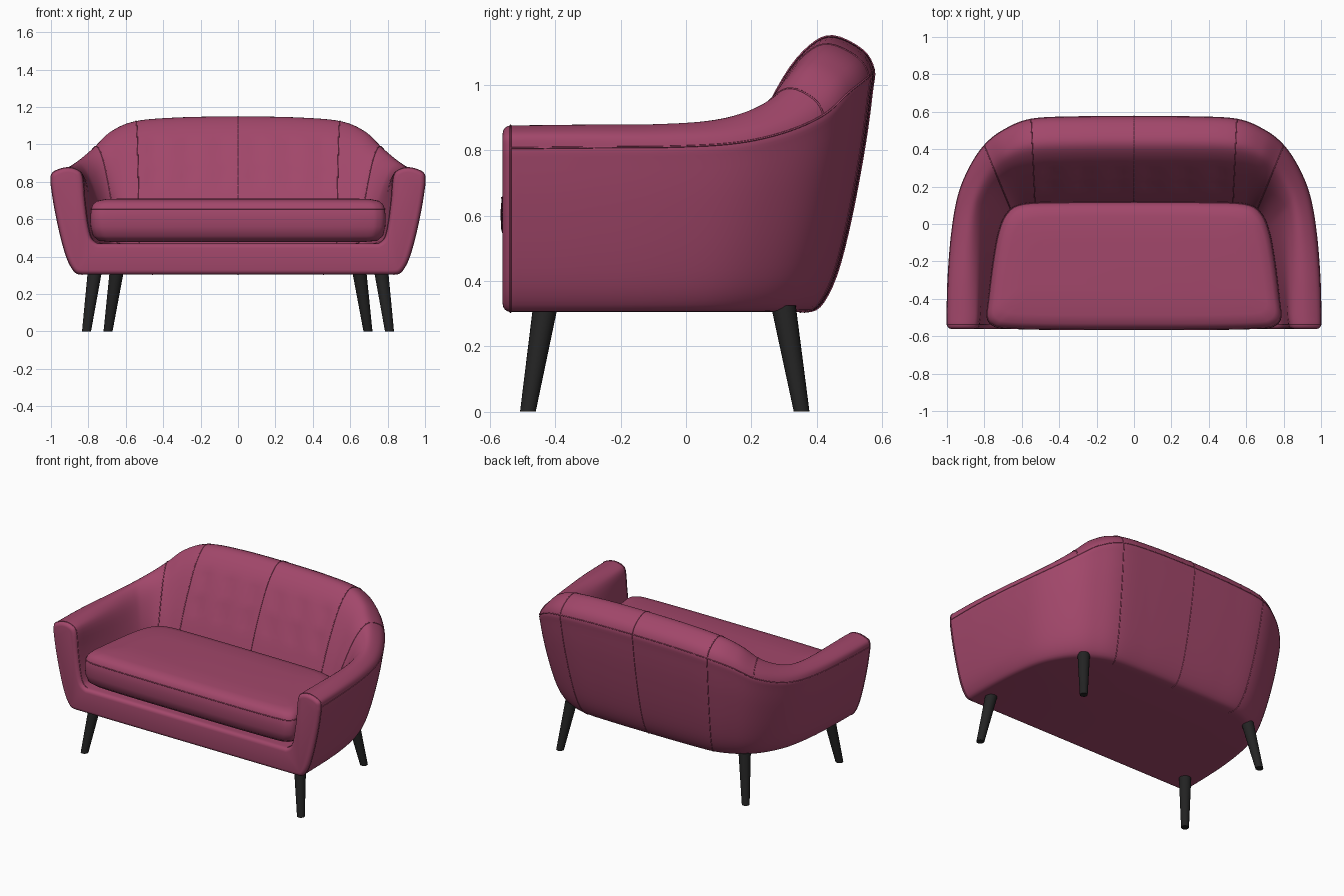
import bpy, bmesh, math
from mathutils import Vector, Matrix

cube = bpy.data.objects.get("Cube")
if cube:
    bpy.data.objects.remove(cube)


def material(name, rgb, rough):
    m = bpy.data.materials.new(name)
    m.use_nodes = True
    m.diffuse_color = (*rgb, 1)
    node = m.node_tree.nodes["Principled BSDF"]
    node.inputs["Base Color"].default_value = (*rgb, 1)
    node.inputs["Roughness"].default_value = rough
    return m


FABRIC = material("berry fabric", (0.36, 0.063, 0.145), 0.8)
BLACK = material("black wood", (0.017, 0.017, 0.017), 0.5)


def smooth_path(points, sub):
    """Catmull-Rom through points of any dimension."""
    pts = [Vector(p) for p in points]
    out = []
    for i in range(len(pts) - 1):
        a, b, c, d = pts[max(i - 1, 0)], pts[i], pts[i + 1], pts[min(i + 2, len(pts) - 1)]
        for s in range(sub):
            t = s / sub
            out.append(b + (c - a) * (t / 2) + (a * 2 - b * 5 + c * 4 - d) * (t * t / 2)
                       + (b * 3 - a - c * 3 + d) * (t ** 3 / 2))
    return out + [pts[-1]]


def finish(name, bm, mat, angle=50):
    bmesh.ops.recalc_face_normals(bm, faces=bm.faces[:])
    mesh = bpy.data.meshes.new(name)
    bm.to_mesh(mesh)
    bm.free()
    mesh.materials.append(mat)
    ob = bpy.data.objects.new(name, mesh)
    bpy.context.collection.objects.link(ob)
    bpy.ops.object.select_all(action='DESELECT')
    ob.select_set(True)
    bpy.context.view_layer.objects.active = ob
    bpy.ops.object.shade_smooth_by_angle(angle=math.radians(angle))
    return ob


def skin(bm, rings, closed=False):
    """Join successive rows of points with quads."""
    rows = [[bm.verts.new(p) for p in ring] for ring in rings]
    for r0, r1 in zip(rows, rows[1:]):
        n = len(r0)
        for k in range(n if closed else n - 1):
            bm.faces.new((r0[k], r0[(k + 1) % n], r1[(k + 1) % n], r1[k]))
    return rows


# Shell: half plan from centre back to arm front
# each station: outer x, y, inner x, y, crest height
FRONT, BOTTOM, DECK = -0.537, 0.305, 0.47
stations = [(0, .575, 0, .13, 1.15), (.3, .573, .3, .13, 1.145),
            (.55, .56, .53, .125, 1.125), (.70, .50, .62, .115, 1.07),
            (.80, .42, .66, .08, .99), (.88, .30, .69, .03, .93),
            (.94, .15, .715, -.05, .893), (.975, -.05, .74, -.17, .88),
            (.995, -.30, .77, -.36, .878), (1, FRONT, .80, FRONT, .875)]
# outer wall: flare and height fractions; inner wall: width and height fractions
outer_wall = [(-.3, 0), (0, .02), (.3, .13), (.57, .33), (.83, .6), (.97, .8), (1, .88)]
back_inner = [(.92, .95), (.72, 1), (.56, .965), (.38, .85), (.16, .62), (0, .4), (-.08, .26), (-.2, .2)]
arm_inner = [(.95, .955), (.62, 1), (.32, .985), (.16, .92), (.1, .7), (.02, .48), (-.08, .34), (-.25, .29)]
SUB, PSUB = 8, 4


def section(st):
    ox, oy, ix, iy, top = st
    h = top - BOTTOM
    lean = max(0, min(1, (oy + .2) / .77))
    arm = max(0, min(1, (.2 - oy) / .7))
    o, i = Vector((ox, oy)), Vector((ix, iy))
    b = Vector((ox * .87, oy - .165 * lean))
    pts = [(*b.lerp(o, f), BOTTOM + g * h) for f, g in outer_wall]
    for p, q in zip(back_inner, arm_inner):
        u, g = Vector(p).lerp(Vector(q), arm)
        pts.append((*(i + (o - i) * u), BOTTOM + g * h))
    pts[-1] = (pts[-1][0], pts[-1][1], DECK)
    pts = smooth_path(pts, PSUB)
    spine = iy - .25 * (iy - FRONT) / .667
    return [Vector((0, spine, BOTTOM))] + pts + [Vector((0, spine, DECK))]


grid = [section(st) for st in smooth_path(stations, SUB)]

# Soft button tufts on the inside of the back
crest = 1 + 8 * PSUB
for row in grid:
    for p in row[crest:-1]:
        for bx in (.09, .27, .45):
            for bz in (.83, .98):
                d2 = (p.x - bx) ** 2 + (p.z - bz) ** 2
                if p.x < .56 and p.z > .72:
                    p.y += .012 * math.exp(-d2 / .0016)

# Rounded front edge of the arms and rail
front, rings, R = grid[-1], list(grid), .024
for step in range(1, 5):
    a = step * math.pi / 8
    ring = []
    for k, p in enumerate(front):
        t = front[min(k + 1, len(front) - 1)] - front[max(k - 1, 0)]
        n = Vector((t.z, 0, -t.x)).normalized()
        q = p - n * R * (1 - math.cos(a))
        q.y = FRONT - R * math.sin(a)
        if k in (0, len(front) - 1):
            q.x = 0
        ring.append(q)
    rings.append(ring)

bm = bmesh.new()
rows = skin(bm, rings)
bm.faces.new(rows[-1])
bmesh.ops.mirror(bm, geom=bm.verts[:] + bm.edges[:] + bm.faces[:],
                 matrix=Matrix.Identity(4), merge_dist=.0005, axis='X')
bmesh.ops.remove_doubles(bm, verts=bm.verts[:], dist=.0003)
finish("sofa_shell", bm, FABRIC)


# Sewn seams sunk into the fabric
def seam(name, pts, sides=(1, -1)):
    cu = bpy.data.curves.new(name, 'CURVE')
    cu.dimensions = '3D'
    cu.bevel_depth = .003
    cu.bevel_resolution = 1
    for s in sides:
        sp = cu.splines.new('POLY')
        sp.points.add(len(pts) - 1)
        for q, p in zip(sp.points, pts):
            q.co = (p[0] * s, p[1], p[2], 1)
    cu.materials.append(FABRIC)
    bpy.context.collection.objects.link(bpy.data.objects.new(name, cu))


rim = 1 + 6 * PSUB
seam("centre_seam", grid[0][1:-1], (1,))
seam("back_panel_seam", grid[2 * SUB][1:-1])
seam("corner_seam", grid[4 * SUB][rim:-1])
seam("rim_seam", [row[rim] for row in grid])
seam("front_border_seam", front[1:-1])

# Seat cushion: plan outline lofted through softened layers
half = smooth_path([(0, -.568), (.4, -.567), (.68, -.56), (.755, -.545), (.788, -.5), (.78, -.4),
                    (.755, -.2), (.725, -.04), (.68, .06), (.6, .108), (.4, .118), (0, .12)], 5)
outline = [tuple(p) for p in half] + [(-p.x, p.y) for p in half[-2:0:-1]]
layers = [(.12, .478), (.045, .485), (.015, .51), (.002, .56), (0, .61), (.004, .655),
          (.014, .68), (.035, .698), (.08, .707), (.2, .712)]
MID = -.224


def cushion_ring(inset, z):
    sx, sy = 1 - inset / .79, 1 - inset / .344
    return [Vector((x * sx, MID + (y - MID) * sy, z)) for x, y in outline]


bm = bmesh.new()
rows = skin(bm, [cushion_ring(*l) for l in layers], closed=True)
bm.faces.new(rows[0])
bm.faces.new(rows[-1])
finish("seat_cushion", bm, FABRIC)
piping = cushion_ring(.004, .655)
seam("cushion_piping", piping[:len(half)])


# Splayed tapered legs
def leg(name, foot, top):
    bm = bmesh.new()
    bmesh.ops.create_cone(bm, cap_ends=True, segments=20, radius1=.024, radius2=.038, depth=1)
    for v in bm.verts:
        t = v.co.z + .5
        v.co = Vector((v.co.x, v.co.y, 0)) + Vector(foot).lerp(Vector(top), t)
    finish(name, bm, BLACK, 40)


for side, s in (("left", 1), ("right", -1)):
    leg("front_leg_" + side, (s * .81, -.484, 0), (s * .765, -.43, .325))
    leg("back_leg_" + side, (s * .695, .354, 0), (s * .648, .298, .325))
